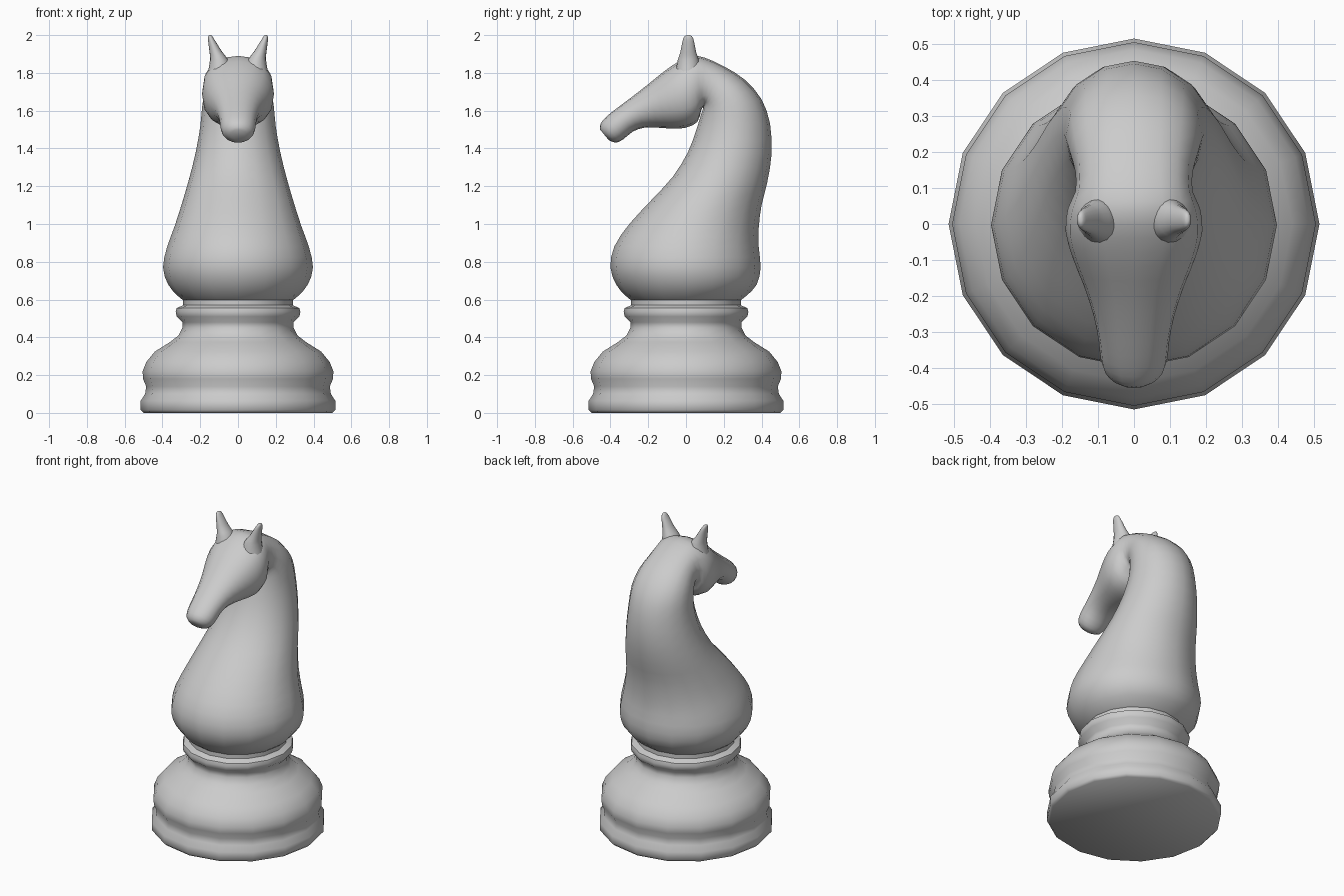
import bpy, bmesh, math
from mathutils import Vector

default = bpy.data.objects.get("Cube")
if default:
    bpy.data.objects.remove(default, do_unlink=True)

SIDES = 16

grey = bpy.data.materials.new("light_grey")
grey.use_nodes = True
grey.diffuse_color = (0.6, 0.6, 0.6, 1)
grey.node_tree.nodes["Principled BSDF"].inputs["Base Color"].default_value = (0.6, 0.6, 0.6, 1)


def loft(name, rings, sharp_angle):
    """Skin a stack of closed rings, cap both ends and shade smooth."""
    bm = bmesh.new()
    loops = [[bm.verts.new(p) for p in ring] for ring in rings]
    for low, high in zip(loops, loops[1:]):
        for i in range(len(low)):
            j = (i + 1) % len(low)
            bm.faces.new((low[i], low[j], high[j], high[i]))
    bm.faces.new(loops[0][::-1])
    bm.faces.new(loops[-1])
    bmesh.ops.recalc_face_normals(bm, faces=bm.faces)
    mesh = bpy.data.meshes.new(name)
    bm.to_mesh(mesh)
    bm.free()
    mesh.materials.append(grey)
    obj = bpy.data.objects.new(name, mesh)
    bpy.context.collection.objects.link(obj)
    bpy.ops.object.select_all(action='DESELECT')
    obj.select_set(True)
    bpy.context.view_layer.objects.active = obj
    bpy.ops.object.shade_smooth_by_angle(angle=math.radians(sharp_angle))
    return obj


def ring(center, side, depth, power=1.0):
    """Ellipse around center, squared off a little when power is below one."""
    points = []
    for i in range(SIDES):
        a = math.tau * i / SIDES
        c, s = (math.copysign(abs(v) ** power, v) if abs(v) > 1e-6 else 0
                for v in (math.cos(a), math.sin(a)))
        points.append(center + side * c + depth * s)
    return points


def refine(rows, steps):
    """Pass a smooth curve through rows of numbers."""
    result = []
    for k in range(len(rows) - 1):
        a, b, c, d = (Vector(rows[min(max(k + n, 0), len(rows) - 1)]) for n in (-1, 0, 1, 2))
        for n in range(steps):
            t = n / steps
            result.append(b + (c - a) * t / 2 + (a * 2 - b * 5 + c * 4 - d) * t * t / 2
                          + (b * 3 - a - c * 3 + d) * t ** 3 / 2)
    result.append(Vector(rows[-1]))
    return result


# Turned base with foot, bulge and collar: radius, height
base_profile = [
    (.5, 0), (.515, .015), (.515, .065), (.492, .1), (.486, .14), (.503, .18),
    (.505, .22), (.485, .27), (.44, .325), (.36, .375), (.315, .41), (.295, .45),
    (.295, .48), (.325, .51), (.33, .535), (.325, .555), (.29, .57), (.29, .62)]
loft("turned_base", [ring(Vector((0, 0, z)), Vector((r, 0, 0)), Vector((0, r, 0)))
                     for r, z in base_profile], 50)

# Chest, neck and head: front y, front z, back y, back z, half width, squareness
sections = [
    (-.28, .59, .28, .59, .28, 1),
    (-.32, .62, .32, .62, .32, 1),
    (-.37, .68, .375, .68, .37, 1),
    (-.4, .77, .395, .77, .397, 1),
    (-.38, .88, .385, .88, .375, 1),
    (-.3, 1, .385, .98, .335, 1),
    (-.18, 1.13, .4, 1.1, .295, 1),
    (-.07, 1.25, .43, 1.22, .26, 1),
    (.01, 1.38, .453, 1.37, .225, 1),
    (.055, 1.5, .445, 1.53, .2, 1),
    (.08, 1.58, .4, 1.66, .19, .95),
    (.09, 1.61, .31, 1.765, .178, .9),
    (.09, 1.62, .2, 1.835, .163, .85),
    (.08, 1.6, .1, 1.88, .163, .8),
    (.06, 1.54, .03, 1.89, .183, .82),
    (0, 1.51, -.04, 1.86, .19, .85),
    (-.07, 1.505, -.12, 1.805, .17, .9),
    (-.15, 1.51, -.2, 1.74, .138, .95),
    (-.22, 1.51, -.29, 1.67, .112, .95),
    (-.28, 1.49, -.37, 1.61, .098, .95),
    (-.33, 1.45, -.425, 1.565, .092, .95),
    (-.37, 1.43, -.453, 1.53, .075, 1),
    (-.41, 1.445, -.455, 1.5, .04, 1)]
body_rings = []
for fy, fz, by, bz, width, power in refine(sections, 2):
    front, back = Vector((0, fy, fz)), Vector((0, by, bz))
    body_rings.append(ring((front + back) / 2, Vector((width, 0, 0)), (back - front) / 2, power))
loft("horse_body", body_rings, 80)

# Ears: x, height, half width, half depth
ear_profile = [
    (.09, 1.8, .07, .07), (.1, 1.87, .048, .055), (.117, 1.91, .034, .042),
    (.132, 1.95, .024, .034), (.143, 1.98, .016, .027), (.147, 1.995, .01, .018),
    (.148, 2, .004, .007)]
for name, side in (("left_ear", 1), ("right_ear", -1)):
    loft(name, [ring(Vector((side * x, .012, z)), Vector((w, 0, 0)), Vector((0, d, 0)))
                for x, z, w, d in refine(ear_profile, 2)], 80)
